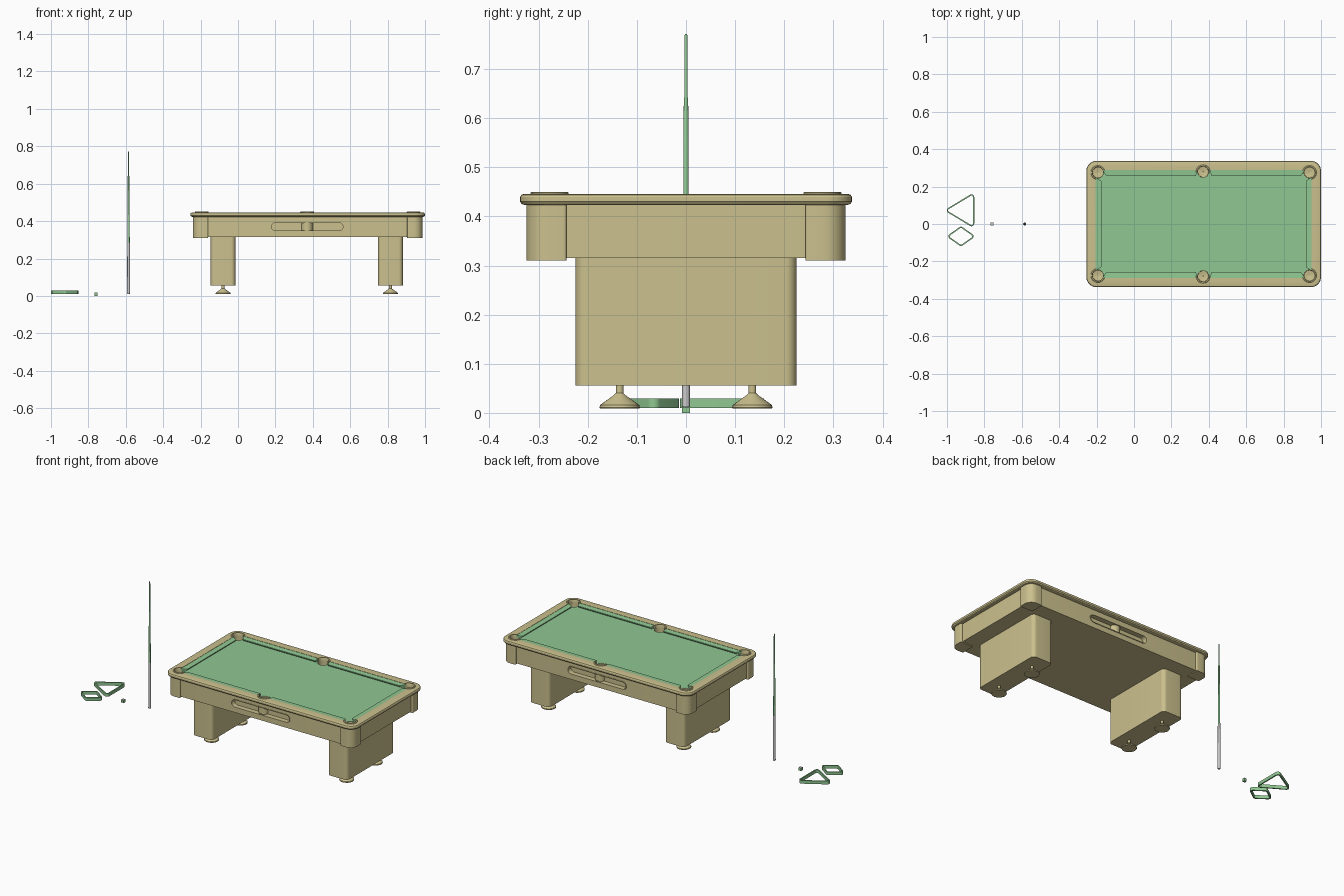
import bpy, bmesh, math
from math import sin, cos, pi
from mathutils import Vector

if "Cube" in bpy.data.objects:
    bpy.data.objects.remove(bpy.data.objects["Cube"])

def material(name, col):
    m = bpy.data.materials.new(name)
    m.diffuse_color = (*col, 1)
    m.use_nodes = True
    m.node_tree.nodes["Principled BSDF"].inputs["Base Color"].default_value = m.diffuse_color
    return m

WOOD = material("wood", (0.60, 0.53, 0.27))
GREEN = material("green", (0.28, 0.58, 0.29))
CX = 0.3725

def rect(hx, hy, cx=CX, cy=0):
    return [(cx - hx, cy - hy), (cx + hx, cy - hy), (cx + hx, cy + hy), (cx - hx, cy + hy)]

def rounded(verts, r, off=0, n=8):
    """Round a counter-clockwise convex polygon; off grows or shrinks it."""
    out, V = [], [Vector(v) for v in verts]
    for i, p in enumerate(V):
        u, w = (V[i - 1] - p).normalized(), (V[(i + 1) % len(V)] - p).normalized()
        half = u.angle(w) / 2
        c = p + (u + w).normalized() * r / sin(half)
        mid, span = math.atan2(p.y - c.y, p.x - c.x), pi / 2 - half
        for k in range(n + 1):
            a = mid - span + 2 * span * k / n
            out.append(c + (r + off) * Vector((cos(a), sin(a))))
    return out

def at_z(pts, z):
    return [(p[0], p[1], z) for p in pts]

def at_y(pts, y):
    return [(p[0], y, p[1]) for p in pts]

def loft(name, loops, mat=None, tube=False, close=True):
    """Bridge loops; tube joins last to first, otherwise the ends are capped."""
    bm = bmesh.new()
    L = [[bm.verts.new(p) for p in lp] for lp in loops]
    n = len(L[0])
    for a, b in zip(L, L[1:] + ([L[0]] if tube else [])):
        for i in range(n if close else n - 1):
            j = (i + 1) % n
            bm.faces.new((a[i], a[j], b[j], b[i]))
    if not tube:
        bm.faces.new(L[0][::-1])
        bm.faces.new(L[-1])
    elif not close:
        bm.faces.new([lp[0] for lp in L])
        bm.faces.new([lp[-1] for lp in L][::-1])
    bmesh.ops.recalc_face_normals(bm, faces=bm.faces)
    me = bpy.data.meshes.new(name)
    bm.to_mesh(me)
    bm.free()
    ob = bpy.data.objects.new(name, me)
    bpy.context.collection.objects.link(ob)
    if mat:
        me.materials.append(mat)
    return ob

def arc(x, y, r, a0=0, a1=2 * pi, n=24):
    full = abs(a1 - a0 - 2 * pi) < 1e-6
    return [(x + r * cos(a0 + (a1 - a0) * k / n), y + r * sin(a0 + (a1 - a0) * k / n))
            for k in range(n if full else n + 1)]

def lathe(name, x, y, profile, mat=None, tube=False, n=24):
    return loft(name, [at_z(arc(x, y, r, n=n), z) for r, z in profile], mat, tube)

def cut(ob, cutters):
    bpy.context.view_layer.objects.active = ob
    for c in cutters:
        m = ob.modifiers.new("cut", 'BOOLEAN')
        m.operation, m.solver, m.object = 'DIFFERENCE', 'EXACT', c
        bpy.ops.object.modifier_apply(modifier=m.name)

# Rail frame with a rounded outer edge
outer, inner = rect(0.6275, 0.338), rounded(rect(0.5775, 0.288), 0.002)
prof = [(-0.010, 0.423), (-0.004, 0.425), (0, 0.430), (0, 0.439), (-0.003, 0.444), (-0.010, 0.446)]
rail = loft("rail_frame", [at_z(inner, 0.423)] + [at_z(rounded(outer, 0.055, o), z) for o, z in prof]
            + [at_z(inner, 0.446)], WOOD, tube=True)

# Cabinet, and cloth bed
cabinet = loft("cabinet", [at_z(rounded(rect(0.602, 0.314), 0.03), z) for z in (0.315, 0.424)], WOOD)
bed = loft("cloth_bed", [at_z(rect(0.578, 0.2885), z) for z in (0.4235, 0.431)], GREEN)

# Pockets: cutters, cups and raised rims
pockets = [(sx * 0.5655, sy * 0.275) for sx in (-1, 1) for sy in (-1, 1)] + [(-0.003, s * 0.279) for s in (-1, 1)]
cutters = []
for dx, y in pockets:
    x, corner = CX + dx, abs(dx) > 0.1
    c = lathe("pocket_cutter", x, y, [(0.031, 0.345), (0.031, 0.5)])
    c.hide_render = True
    cutters.append(c)
    lathe("pocket_cup", x, y, [(0.0308, 0.350), (0.0308, 0.4305), (0.029, 0.4305), (0.028, 0.36),
                               (0.001, 0.356), (0.001, 0.350)], WOOD, tube=True)
    mid = math.atan2(y, dx) if not corner else math.atan2(math.copysign(1, y), math.copysign(1, dx))
    h = 2.05 if corner else 1.65
    loft("pocket_rim", [at_z(arc(x, y, r, mid - h, mid + h), z) for r, z in
                        ((0.029, 0.425), (0.038, 0.425), (0.038, 0.448), (0.036, 0.450), (0.030, 0.450), (0.029, 0.448))],
         WOOD, tube=True, close=False)
for ob in (rail, cabinet, bed):
    cut(ob, cutters)

# Ball return slots on both long sides
slot = [(0.175, 0.345), (0.565, 0.345), (0.565, 0.395), (0.175, 0.395)]
for s in (-1, 1):
    c = loft("slot_cutter", [at_y(rounded(slot, 0.0245, -0.003), s * d) for d in (0.285, 0.35)])
    c.hide_render = True
    cut(cabinet, [c])
    cutters.append(c)
    loft("slot_trim", [at_y(rounded(slot, 0.0245, o), s * d) for o, d in
                       ((0, 0.31), (0, 0.3165), (-0.004, 0.3165), (-0.004, 0.31))], WOOD, tube=True)
for c in cutters:
    bpy.data.objects.remove(c)

# Cushions: four long, two short, with angled ends at the pockets
def cushion(name, b0, b1, n0, n1, place):
    sec = [(0, 0.4445), (1, 0.4425), (1, 0.438), (0.75, 0.431), (0, 0.431)]
    loops = [[place(b + (n - b) * t, t * 0.031, z) for t, z in sec] for b, n in ((b0, n0), (b1, n1))]
    loft(name, loops, GREEN)

for s in (-1, 1):
    for t in (-1, 1):
        cushion("long_cushion", 0.033, 0.541, 0.042, 0.520,
                lambda a, d, z: (CX + t * a, s * (0.288 - d), z))
    cushion("short_cushion", -0.251, 0.251, -0.230, 0.230,
            lambda a, d, z: (CX + s * (0.5775 - d), a, z))

# Corner casings, legs and levelling feet
for sx in (-1, 1):
    for sy in (-1, 1):
        sq = rect(0.041, 0.041, CX + sx * 0.573, sy * 0.284)
        pts = []
        for i, p in enumerate(sq):
            outside = (p[0] - CX) * sx > 0.573 and p[1] * sy > 0.284
            q = rounded(sq, 0.045 if outside else 0.006)
            pts += q[i * 9:(i + 1) * 9]
        # casing stops below the pocket cup top, which it surrounds
        case = loft("corner_casing", [at_z(pts, z) for z in (0.31, 0.4245)], WOOD)
        c = lathe("casing_cutter", CX + sx * 0.5655, sy * 0.275, [(0.031, 0.345), (0.031, 0.5)])
        cut(case, [c])
        bpy.data.objects.remove(c)
    lx = CX + sx * 0.4475 - 0.005
    loft("leg", [at_z(rounded(rect(0.066, 0.225, lx), 0.022), z) for z in (0.056, 0.316)], WOOD)
    for y in (-0.135, 0.135):
        lathe("foot", lx, y, [(0.040, 0.009), (0.041, 0.011), (0.040, 0.016), (0.012, 0.036),
                              (0.008, 0.040), (0.008, 0.058)], WOOD)

# Cue standing upright
lathe("cue_butt", -0.585, 0, [(0.006, 0.011), (0.008, 0.014), (0.0068, 0.285)], n=16)
lathe("cue_shaft", -0.585, 0, [(0.0064, 0.285), (0.0045, 0.64), (0.0035, 0.642), (0.003, 0.768), (0.002, 0.771)], GREEN, n=16)

# Chalk block
loft("chalk_block", [at_z(rect(0.008, 0.008, -0.76), z) for z in (0, 0.015)], GREEN)
loft("chalk_top", [at_z(rect(0.008, 0.008, -0.76), z) for z in (0.015, 0.0175)])

# Ball racks
def rack(name, poly):
    loft(name, [at_z(rounded(poly, 0.015, o), z) for o, z in
                ((0, 0.010), (0, 0.029), (-0.007, 0.029), (-0.007, 0.010))], GREEN, tube=True)

rack("triangle_rack", [(-1.015, 0.073), (-0.854, -0.024), (-0.854, 0.170)])
rack("diamond_rack", [(-1.003, -0.066), (-0.925, -0.121), (-0.847, -0.066), (-0.925, -0.011)])

# Smooth shading with sharp edges kept
bpy.ops.object.select_all(action='SELECT')
bpy.context.view_layer.objects.active = rail
bpy.ops.object.shade_smooth_by_angle()
